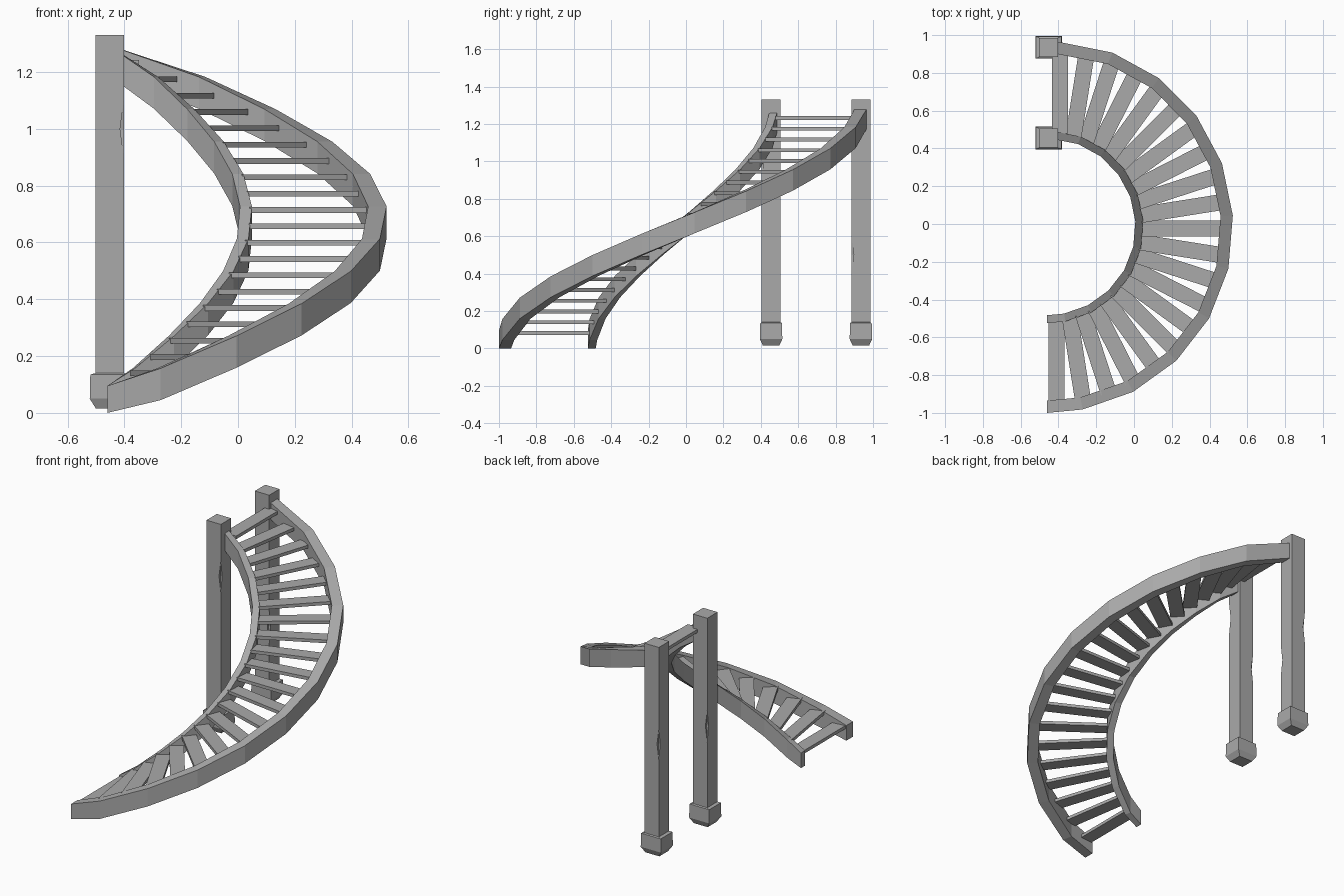
import bpy, bmesh, math
from mathutils import Matrix, Vector

if "Cube" in bpy.data.objects:
    bpy.data.objects.remove(bpy.data.objects["Cube"], do_unlink=True)

grey = bpy.data.materials.new("plain grey")
grey.use_nodes = True
COLOR = (0.4, 0.4, 0.4, 1)
grey.diffuse_color = COLOR
grey.node_tree.nodes["Principled BSDF"].inputs["Base Color"].default_value = COLOR

CENTRE = Vector((-0.46, -0.015, 0))


def finish(bm, name):
    bmesh.ops.recalc_face_normals(bm, faces=bm.faces)
    mesh = bpy.data.meshes.new(name)
    bm.to_mesh(mesh)
    bm.free()
    mesh.materials.append(grey)
    obj = bpy.data.objects.new(name, mesh)
    bpy.context.collection.objects.link(obj)
    return obj


def loft(bm, rings):
    """Join closed rings of points into a capped tube."""
    rings = [[bm.verts.new(p) for p in ring] for ring in rings]
    for a, b in zip(rings, rings[1:]):
        for i in range(len(a)):
            j = (i + 1) % len(a)
            bm.faces.new((a[i], a[j], b[j], b[i]))
    bm.faces.new(rings[0])
    bm.faces.new(rings[-1])


def polar(radius, angle, z):
    return CENTRE + Vector((radius * math.cos(angle), radius * math.sin(angle), z))


# Curved side beams, climbing at a steady rate
def stringer(name, r_in, r_out):
    stations = [(-90, 0, 0.095)]
    for k in range(11):
        low = 0.045 + 0.114 * k
        stations.append((-79 + 16.5 * k, low, low + 0.112))
    stations[-1] = (88, 1.18, 1.285)
    bm = bmesh.new()
    loft(bm, [[polar(r, math.radians(a), z) for r, z in
               ((r_in, low), (r_out, low), (r_out, top), (r_in, top))]
              for a, low, top in stations])
    return finish(bm, name)


stringer("outer_stringer", 0.92, 0.985)
stringer("inner_stringer", 0.468, 0.51)

# Treads fanned between the beams
TREADS = 21
for i in range(TREADS):
    t = i / (TREADS - 1)
    place = math.radians(-86 + 170.5 * t)
    turn = math.radians(-90 + 180 * t)
    bm = bmesh.new()
    bmesh.ops.create_cube(bm, size=1)
    bmesh.ops.scale(bm, vec=(0.44, 0.085, 0.02), verts=bm.verts)
    bmesh.ops.transform(
        bm, verts=bm.verts,
        matrix=Matrix.Translation(polar(0.718, place, 0.082 + 1.15 * t)) @ Matrix.Rotation(turn, 4, 'Z'))
    finish(bm, f"tread_{i + 1}")


# Square posts on flared feet, with small chips along the edges
def rect(cx, cy, hx, hy, z):
    return [(cx + sx * hx, cy + sy * hy, z) for sx, sy in ((-1, -1), (1, -1), (1, 1), (-1, 1))]


def post(name, cx, cy, chips):
    bm = bmesh.new()
    loft(bm, [rect(cx, cy, 0.05, 0.051, z) for z in (0.1, 1.33)])
    shaft = finish(bm, name + "_shaft")
    bm = bmesh.new()
    for sx, sy, z in chips:
        x, y = cx + sx * 0.051, cy + sy * 0.052
        loft(bm, [rect(x, y, r, r, z + dz) for r, dz in ((0.001, -0.1), (0.014, 0), (0.001, 0.1))])
    cutter = finish(bm, name + "_chip_cutter")
    cutter.hide_render = True
    cutter.hide_set(True)
    mod = shaft.modifiers.new("chips", 'BOOLEAN')
    mod.operation = 'DIFFERENCE'
    mod.solver = 'EXACT'
    mod.object = cutter
    # Apply the cut and drop the cutter
    bpy.context.view_layer.update()
    cut = bpy.data.meshes.new_from_object(shaft.evaluated_get(bpy.context.evaluated_depsgraph_get()))
    shaft.modifiers.clear()
    shaft.data = cut
    bpy.data.objects.remove(cutter, do_unlink=True)
    bm = bmesh.new()
    loft(bm, [rect(cx, cy, hx, hy, z) for hx, hy, z in
              ((0.048, 0.044, 0.015), (0.07, 0.06, 0.05), (0.068, 0.058, 0.135), (0.05, 0.051, 0.14))])
    finish(bm, name + "_foot")


post("inner_post", -0.452, 0.455, [(-1, 1, 0.65), (1, -1, 1.0)])
post("outer_post", -0.452, 0.935, [(-1, 1, 0.72), (1, -1, 0.5)])
